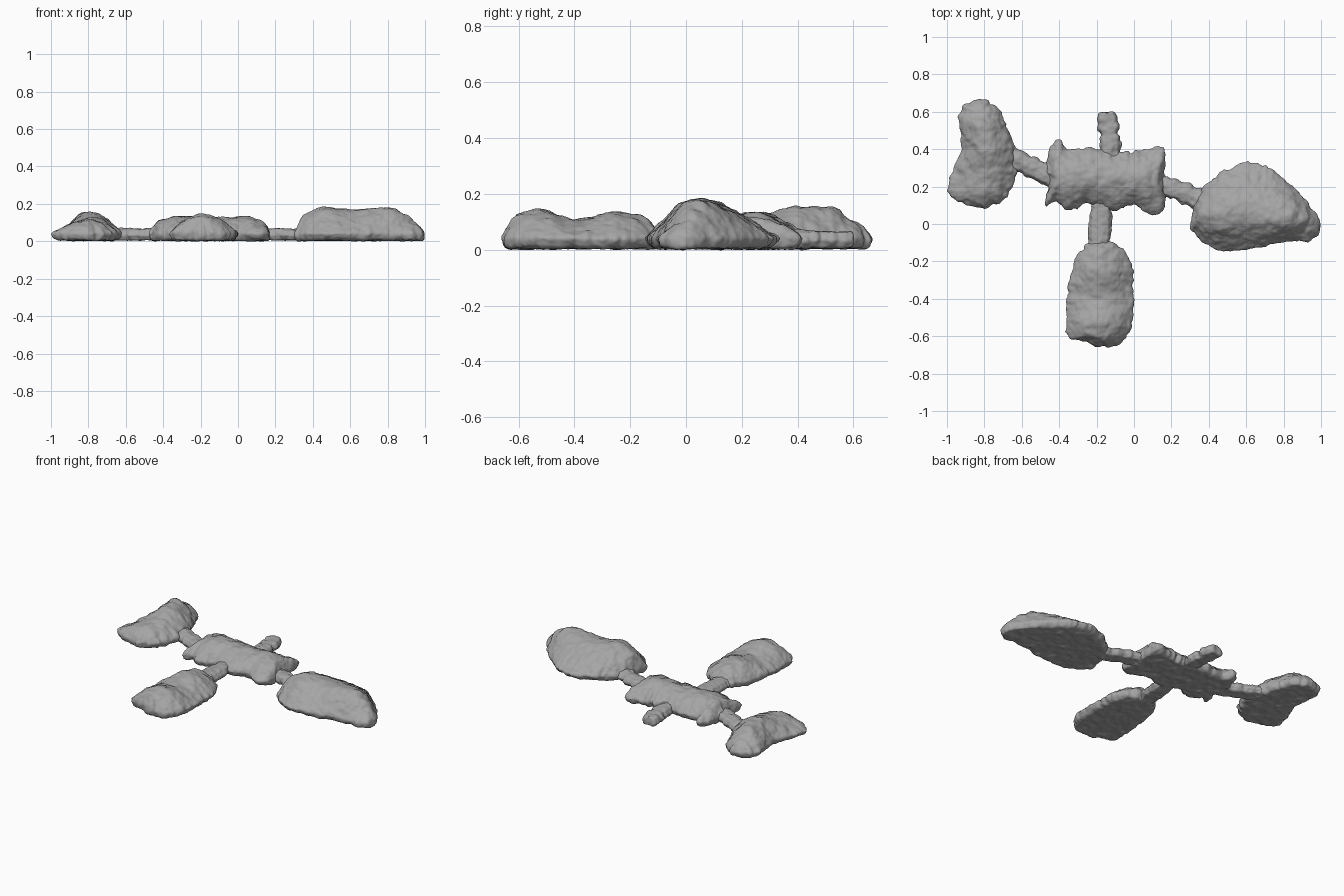
import bpy, bmesh, math
from mathutils import Vector, noise

if "Cube" in bpy.data.objects:
    bpy.data.objects.remove(bpy.data.objects["Cube"])

# Dark grey stone and its bump texture
stone = bpy.data.materials.new("grey_stone")
stone.diffuse_color = (0.38, 0.38, 0.38, 1)
stone.use_nodes = True
stone.node_tree.nodes["Principled BSDF"].inputs["Base Color"].default_value = stone.diffuse_color
tex = bpy.data.textures.new("rock_bumps", 'CLOUDS')
tex.noise_scale = 0.05
tex.noise_depth = 3


def finish(name, bm, voxel, bump):
    """Close the mesh, remesh it evenly and roughen the surface."""
    bmesh.ops.remove_doubles(bm, verts=bm.verts, dist=0.0005)
    bmesh.ops.recalc_face_normals(bm, faces=bm.faces)
    me = bpy.data.meshes.new(name)
    bm.to_mesh(me)
    bm.free()
    me.materials.append(stone)
    ob = bpy.data.objects.new(name, me)
    bpy.context.collection.objects.link(ob)
    rm = ob.modifiers.new("even", 'REMESH')
    rm.mode = 'VOXEL'
    rm.voxel_size = voxel
    rm.use_smooth_shade = True
    sm = ob.modifiers.new("soften", 'SMOOTH')
    sm.factor = 0.5
    sm.iterations = 3
    d = ob.modifiers.new("rough", 'DISPLACE')
    d.texture = tex
    d.texture_coords = 'GLOBAL'
    d.strength = bump
    d.mid_level = 0.4
    return ob


def closed_spline(pts, steps=8):
    out, n = [], len(pts)
    for i in range(n):
        a, b, c, d = (Vector(pts[(i + k) % n]) for k in (-1, 0, 1, 2))
        for s in range(steps):
            t = s / steps
            out.append(0.5 * (2 * b + (c - a) * t + (2 * a - 5 * b + 4 * c - d) * t * t
                              + (3 * b - a - 3 * c + d) * t ** 3))
    return out


def nearest(p, spine, snap=False):
    """Closest point on the ridge line, with its height."""
    best = None
    for a, b in zip(spine, spine[1:]):
        a2, b2 = Vector(a[:2]), Vector(b[:2])
        t = max(0, min(1, (p - a2).dot(b2 - a2) / (b2 - a2).length_squared))
        if snap:
            t = round(t * 3) / 3
        q = a2.lerp(b2, t)
        s = t * t * (3 - 2 * t)
        if best is None or (p - q).length < best[0]:
            best = ((p - q).length, q, a[2] + (b[2] - a[2]) * s)
    return best[1], best[2]


def boulder(name, outline, spine, full=1.0):
    """Flat-bottomed mound: outline drawn in plan, rising to a ridge."""
    rings = [(0.16, None), (0.07, None)] + [(i / 9, i / 9) for i in range(10)]
    zs = [0.007, 0.017]
    bm = bmesh.new()
    pts = closed_spline(outline)
    loops = []
    for k, (f, u) in enumerate(rings):
        loop = []
        for p in pts:
            q, h = nearest(p, spine, f == 1)
            v = Vector((p.x * 14, p.y * 14, 0))
            edge = p + (p - q).normalized() * (0.012 * noise.noise(v * 2.2) + 0.012 * noise.noise(v * 4.5))
            r = edge.lerp(q, f)
            z = zs[k] if u is None else 0.042 + (h - 0.042) * math.sin(u * math.pi / 2) ** full
            loop.append(bm.verts.new((r.x, r.y, z)))
        loops.append(loop)
    n = len(pts)
    for a, b in zip(loops, loops[1:]):
        for i in range(n):
            bm.faces.new((a[i], a[(i + 1) % n], b[(i + 1) % n], b[i]))
    bm.faces.new(loops[0])
    return finish(name, bm, 0.008, 0.02)


def neck(name, path, width):
    """Low faceted bar of rock following a path in plan."""
    section = [(-0.7, 0.008), (-1, 0.032), (-0.7, 0.06), (0, 0.068),
               (0.7, 0.06), (1, 0.032), (0.7, 0.008)]
    bm = bmesh.new()
    loops, steps = [], 10
    for j, (a, b) in enumerate(zip(path, path[1:])):
        a, b = Vector(a), Vector(b)
        side = Vector((-(b - a).y, (b - a).x)).normalized()
        for s in range(steps + (j == len(path) - 2)):
            c = a.lerp(b, s / steps)
            w = width * (1 + 0.35 * noise.noise(Vector((c.x * 30, c.y * 30, 3))))
            loops.append([bm.verts.new((c.x + side.x * w * u, c.y + side.y * w * u, z))
                          for u, z in section])
    n = len(section)
    for a, b in zip(loops, loops[1:]):
        for i in range(n):
            bm.faces.new((a[i], a[(i + 1) % n], b[(i + 1) % n], b[i]))
    bm.faces.new(loops[0])
    bm.faces.new(loops[-1])
    return finish(name, bm, 0.006, 0.018)


# Left mound
boulder("left_mound",
        [(-0.93, 0.61), (-0.87, 0.65), (-0.81, 0.665), (-0.73, 0.62), (-0.68, 0.52), (-0.63, 0.38),
         (-0.635, 0.24), (-0.69, 0.14), (-0.80, 0.085), (-0.91, 0.11), (-0.995, 0.17),
         (-0.97, 0.28), (-0.925, 0.40), (-0.935, 0.53)],
        [(-0.82, 0.60, 0.10), (-0.82, 0.53, 0.15), (-0.79, 0.40, 0.157),
         (-0.78, 0.28, 0.125), (-0.80, 0.18, 0.11)], 0.9)

# Central mound
boulder("central_mound",
        [(-0.47, 0.10), (-0.455, 0.22), (-0.47, 0.30), (-0.45, 0.40), (-0.40, 0.46), (-0.36, 0.40),
         (-0.22, 0.41), (-0.08, 0.385), (0.02, 0.39), (0.11, 0.415), (0.165, 0.40), (0.16, 0.24),
         (0.165, 0.09), (0.09, 0.045), (0.01, 0.10), (-0.12, 0.07), (-0.24, 0.11), (-0.36, 0.07),
         (-0.41, 0.13)],
        [(-0.40, 0.25, 0.115), (-0.33, 0.25, 0.135), (-0.12, 0.25, 0.125),
         (0.05, 0.24, 0.132), (0.11, 0.24, 0.112)], 0.8)

# Front mound
boulder("front_mound",
        [(-0.18, -0.09), (-0.27, -0.13), (-0.33, -0.22), (-0.355, -0.35), (-0.365, -0.48),
         (-0.355, -0.60), (-0.28, -0.62), (-0.18, -0.655), (-0.07, -0.64), (-0.01, -0.53),
         (0.0, -0.36), (-0.02, -0.20), (-0.09, -0.11)],
        [(-0.19, -0.17, 0.12), (-0.19, -0.24, 0.137), (-0.19, -0.40, 0.108),
         (-0.19, -0.53, 0.145), (-0.19, -0.59, 0.13)], 0.85)

# Right mound
boulder("right_mound",
        [(0.305, 0.0), (0.34, 0.15), (0.44, 0.26), (0.59, 0.33), (0.72, 0.30), (0.83, 0.22),
         (0.93, 0.11), (1.0, 0.0), (0.95, -0.09), (0.84, -0.09), (0.70, -0.12), (0.50, -0.145),
         (0.37, -0.10)],
        [(0.37, 0.05, 0.15), (0.45, 0.05, 0.185), (0.62, 0.05, 0.168),
         (0.82, 0.03, 0.18), (0.90, 0.02, 0.14), (0.94, 0.0, 0.10)], 1.05)

# Connecting necks and the open stub at the back
neck("left_neck", [(-0.70, 0.37), (-0.59, 0.325), (-0.42, 0.24)], 0.058)
neck("right_neck", [(0.10, 0.22), (0.23, 0.18), (0.40, 0.11)], 0.058)
neck("front_neck", [(-0.17, 0.16), (-0.18, 0.0), (-0.19, -0.18)], 0.056)
neck("back_stub", [(-0.12, 0.34), (-0.13, 0.45), (-0.145, 0.595)], 0.056)
